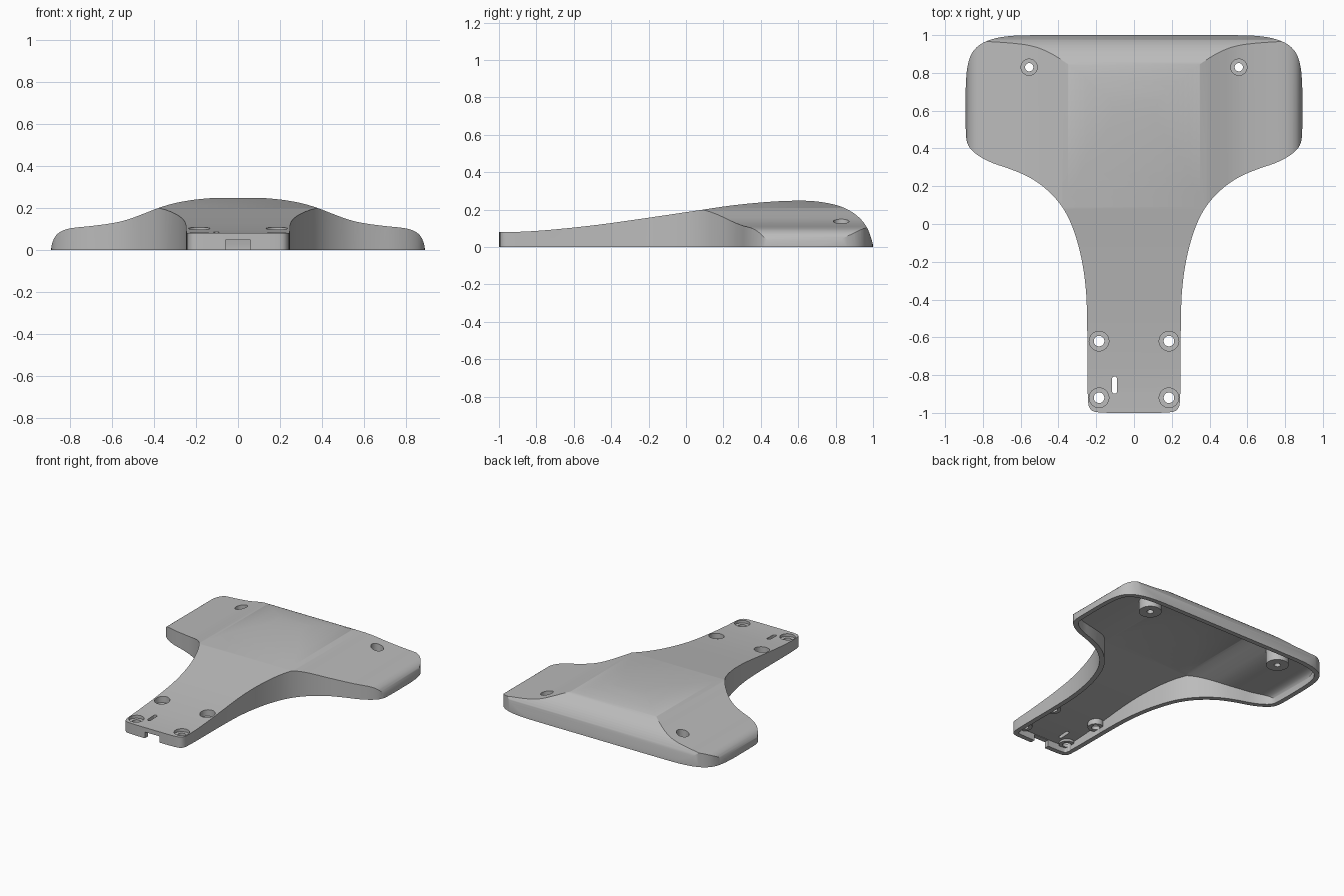
import bpy
import bmesh
from mathutils import Vector

if "Cube" in bpy.data.objects:
    bpy.data.objects.remove(bpy.data.objects["Cube"])

WALL = 0.035
CEILING = 0.03

# Control points, each running counter-clockwise round the solid
OUTLINE = [(0, -1), (.17, -1), (.235, -.99), (.247, -.92), (.247, -.45), (.26, -.28),
           (.288, -.13), (.33, 0), (.377, .09), (.445, .17), (.54, .243), (.65, .29),
           (.76, .325), (.84, .37), (.885, .42), (.892, .5), (.892, .76), (.875, .88),
           (.83, .945), (.75, .982), (.65, .997), (.55, 1), (0, 1)]
FRONT = [(.893, -.1), (.893, 0), (.885, .04), (.865, .075), (.83, .096), (.78, .106),
         (.7, .113), (.6, .126), (.53, .142), (.46, .168), (.38, .2), (.3, .224),
         (.2, .241), (.08, .25), (0, .25)]
SIDE = [(1.003, -.1), (1.002, 0), (.993, .04), (.972, .1), (.932, .155), (.87, .2),
        (.8, .227), (.7, .245), (.6, .249), (.45, .243), (.25, .224), (.08, .198),
        (-.25, .149), (-.5, .114), (-.75, .089), (-.9, .08), (-1.1, .078)]


def smooth(points, rounds=2):
    """Corner cutting that keeps both ends."""
    pts = [Vector(p) for p in points]
    for _ in range(rounds):
        out = [pts[0]]
        for a, b in zip(pts, pts[1:]):
            out += [a.lerp(b, .25), a.lerp(b, .75)]
        pts = out + [pts[-1]]
    return pts


def inset(pts, d):
    """Move a path to its left by d."""
    out = []
    for i, p in enumerate(pts):
        t = (pts[min(i + 1, len(pts) - 1)] - pts[max(i - 1, 0)]).normalized()
        out.append(p + Vector((-t.y, t.x)) * d)
    return out


def mirrored(pts):
    return pts + [Vector((-p.x, p.y)) for p in reversed(pts) if p.x > 1e-5]


def prism(name, loop, place, lo, hi):
    """Extrude a closed loop between two levels; place maps (u, v, level) to a point."""
    bm = bmesh.new()
    rings = [[bm.verts.new(place(p.x, p.y, h)) for p in loop] for h in (lo, hi)]
    bm.faces.new(rings[0])
    bm.faces.new(rings[1])
    n = len(loop)
    for i in range(n):
        j = (i + 1) % n
        bm.faces.new((rings[0][i], rings[0][j], rings[1][j], rings[1][i]))
    bmesh.ops.recalc_face_normals(bm, faces=bm.faces)
    mesh = bpy.data.meshes.new(name)
    bm.to_mesh(mesh)
    bm.free()
    obj = bpy.data.objects.new(name, mesh)
    bpy.context.collection.objects.link(obj)
    return obj


def cylinder(x, y, r, lo, hi):
    bpy.ops.mesh.primitive_cylinder_add(vertices=32, radius=r, depth=hi - lo,
                                        location=(x, y, (lo + hi) / 2))
    return bpy.context.object


def box(x0, x1, y0, y1, z0, z1):
    bpy.ops.mesh.primitive_cube_add(size=1, location=((x0 + x1) / 2, (y0 + y1) / 2, (z0 + z1) / 2))
    obj = bpy.context.object
    obj.scale = (x1 - x0, y1 - y0, z1 - z0)
    return obj


def combine(obj, tool, operation):
    """Apply a boolean and discard the tool."""
    tool.hide_render = True
    mod = obj.modifiers.new("combine", 'BOOLEAN')
    mod.operation = operation
    mod.solver = 'EXACT'
    mod.object = tool
    bpy.context.view_layer.objects.active = obj
    bpy.ops.object.modifier_apply(modifier=mod.name)
    bpy.data.objects.remove(tool)


def form(name, wall, ceiling, base):
    """Outline cut by the long profile and the cross profile."""
    obj = prism(name, mirrored(inset(smooth(OUTLINE), wall)),
                lambda u, v, h: (u, v, h), base, .4)
    side = inset(smooth(SIDE), ceiling) + [Vector((-1.1, -.1))]
    combine(obj, prism("side_cutter", side, lambda u, v, h: (h, u, v), -1.2, 1.2), 'INTERSECT')
    front = mirrored(inset(smooth(FRONT), ceiling))
    combine(obj, prism("front_cutter", front, lambda u, v, h: (u, h, v), -1.3, 1.3), 'INTERSECT')
    return obj


# Outer body and the hollow beneath it
shell = form("shell", 0, 0, 0)
cavity = form("cavity", WALL, CEILING, -.05)

# Screw positions: x, y, boss radius, boss base, recess radius, recess floor, hole radius
screws = []
for s in (-1, 1):
    screws.append((s * .555, .83, .075, .015, .043, .06, .022))
    for y in (-.62, -.92):
        screws.append((s * .185, y, .052, .036, .052, .06, .028))

# Bosses are left standing inside the hollow
for x, y, boss, base, *_ in screws:
    combine(cavity, cylinder(x, y, boss + .001, base, .45), 'DIFFERENCE')
combine(shell, cavity, 'DIFFERENCE')

# Recessed screw holes
for x, y, _, _, recess, floor, hole in screws:
    combine(shell, cylinder(x, y, recess, floor, .4), 'DIFFERENCE')
    combine(shell, cylinder(x, y, hole, -.1, .3), 'DIFFERENCE')

# Cable notch in the front wall and the small slot with rounded ends
combine(shell, box(-.06, .06, -1.1, -.94, -.1, .046), 'DIFFERENCE')
combine(shell, box(-.116, -.09, -.885, -.82, -.1, .3), 'DIFFERENCE')
for y in (-.885, -.82):
    combine(shell, cylinder(-.103, y, .0131, -.1, .3), 'DIFFERENCE')

# Plain grey plastic
mat = bpy.data.materials.new("grey_plastic")
mat.use_nodes = True
grey = (.5, .5, .5, 1)
mat.diffuse_color = grey
mat.node_tree.nodes["Principled BSDF"].inputs["Base Color"].default_value = grey
shell.data.materials.clear()
shell.data.materials.append(mat)
for poly in shell.data.polygons:
    poly.material_index = 0

bpy.ops.object.select_all(action='DESELECT')
shell.select_set(True)
bpy.context.view_layer.objects.active = shell
bpy.ops.object.shade_smooth_by_angle(angle=.5)
